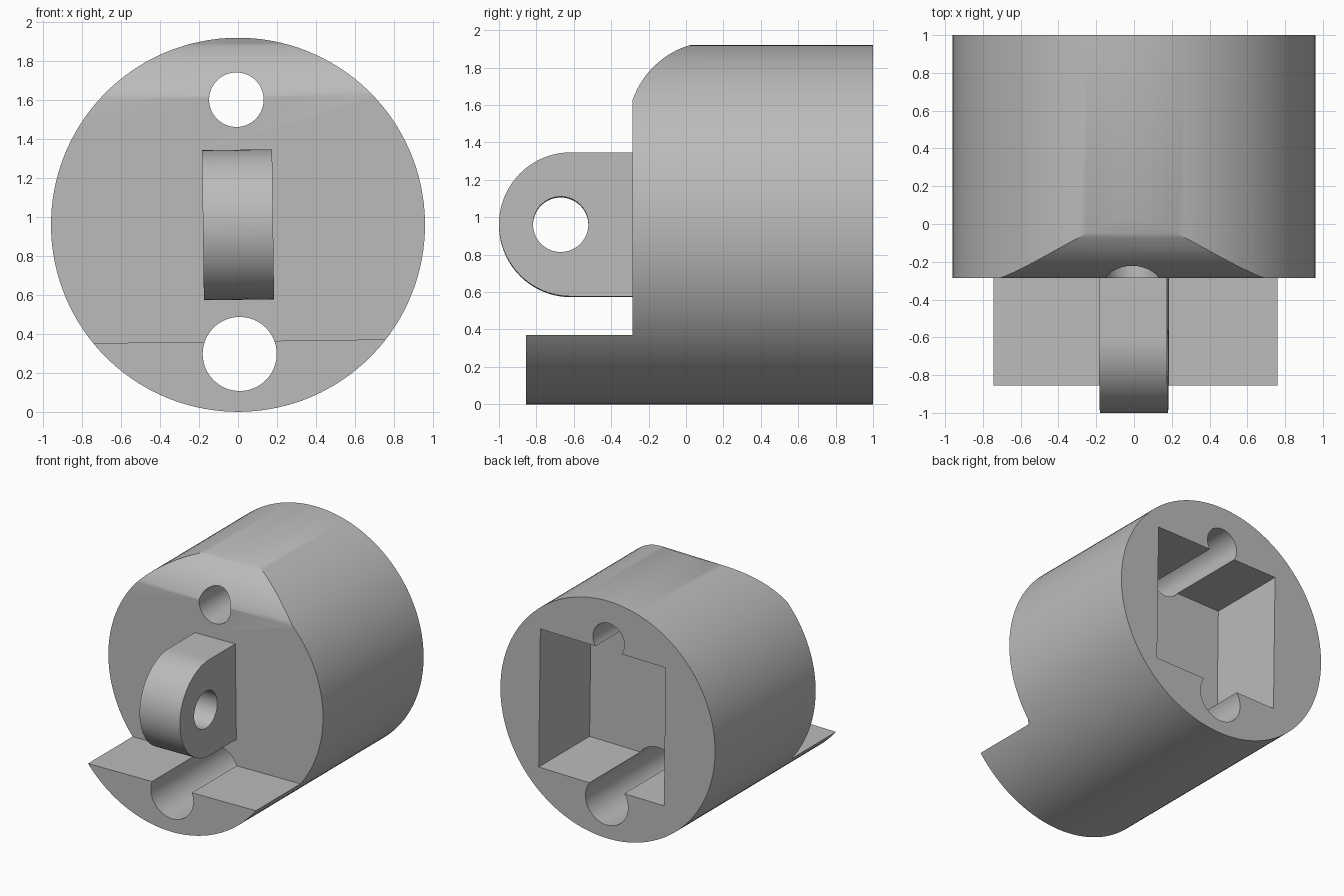
import bpy, bmesh, math
from mathutils import Matrix, Vector

if "Cube" in bpy.data.objects:
    bpy.data.objects.remove(bpy.data.objects["Cube"])

grey = bpy.data.materials.new("plain grey")
grey.use_nodes = True
grey.diffuse_color = (0.5, 0.5, 0.5, 1)
grey.node_tree.nodes["Principled BSDF"].inputs["Base Color"].default_value = (0.5, 0.5, 0.5, 1)

AXIS_Z = 0.965


def finish(name, bm):
    bmesh.ops.recalc_face_normals(bm, faces=bm.faces[:])
    mesh = bpy.data.meshes.new(name)
    bm.to_mesh(mesh)
    bm.free()
    mesh.materials.append(grey)
    ob = bpy.data.objects.new(name, mesh)
    bpy.context.collection.objects.link(ob)
    return ob


def prism(name, profile, x0, x1):
    """Extrude a (y, z) profile along x."""
    bm = bmesh.new()
    face = bm.faces.new([bm.verts.new((x0, y, z)) for y, z in profile])
    new = bmesh.ops.extrude_face_region(bm, geom=[face])["geom"]
    verts = [g for g in new if isinstance(g, bmesh.types.BMVert)]
    bmesh.ops.translate(bm, verts=verts, vec=(x1 - x0, 0, 0))
    return finish(name, bm)


def rod(name, radius, z, y0, y1, sides=64):
    """Cylinder running along y."""
    bm = bmesh.new()
    place = Matrix.Translation((0, (y0 + y1) / 2, z)) @ Matrix.Rotation(math.pi / 2, 4, "X")
    bmesh.ops.create_cone(bm, cap_ends=True, segments=sides, radius1=radius,
                          radius2=radius, depth=y1 - y0, matrix=place)
    return finish(name, bm)


def arc(cy, cz, r, a0, a1, steps):
    angles = [math.radians(a0 + (a1 - a0) * i / steps) for i in range(steps + 1)]
    return [(cy + r * math.cos(a), cz + r * math.sin(a)) for a in angles]


def combine(target, tool, operation):
    mod = target.modifiers.new(operation, "BOOLEAN")
    mod.operation, mod.solver, mod.object = operation, "EXACT", tool
    bpy.ops.object.select_all(action="DESELECT")
    bpy.context.view_layer.objects.active = target
    target.select_set(True)
    bpy.ops.object.modifier_apply(modifier=mod.name)
    bpy.data.objects.remove(tool)


# Round body, trimmed to its side profile: ledge, front face, curved top shoulder
body = rod("round_housing", 0.96, AXIS_Z, -0.855, 1, 128)
shoulder = arc(0.175, 1.462, 0.488, 160.5, 107.3, 16)
side = [(1.2, -0.2), (-1.1, -0.2), (-1.1, 0.367), (-0.285, 0.367)] + shoulder
side += [(0.1, 1.95), (0.1, 2.2), (1.2, 2.2)]
combine(body, prism("side_trim", side, -1.2, 1.2), "INTERSECT")

# Front lug with a rounded nose and cross hole
lug = prism("lug", [(-0.15, 0.58), (-0.15, 1.35)] + arc(-0.615, AXIS_Z, 0.385, 90, 270, 40),
            -0.18, 0.18)
combine(lug, prism("lug_hole", arc(-0.67, AXIS_Z, 0.148, 0, 354.375, 63), -0.5, 0.5), "DIFFERENCE")
combine(body, lug, "UNION")

# Square pocket in the back
pocket = [(0.35, 0.41), (1.2, 0.41), (1.2, 1.53), (0.35, 1.53)]
combine(body, prism("back_pocket", pocket, -0.51, 0.61), "DIFFERENCE")

# Long holes above and below the lug
for label, radius, z in (("upper_hole", 0.14, 1.607), ("lower_hole", 0.19, 0.302)):
    combine(body, rod(label, radius, z, -1.2, 1.2), "DIFFERENCE")

# Slight roll about the long axis
centre = Vector((0, 0, AXIS_Z))
body.data.transform(Matrix.Translation(centre) @ Matrix.Rotation(math.radians(-0.75), 4, "Y")
                    @ Matrix.Translation(-centre))
body.data.transform(Matrix.Translation((0, 0, -min(v.co.z for v in body.data.vertices))))

bpy.ops.object.select_all(action="DESELECT")
bpy.context.view_layer.objects.active = body
body.select_set(True)
bpy.ops.object.shade_smooth_by_angle(angle=math.radians(30))
